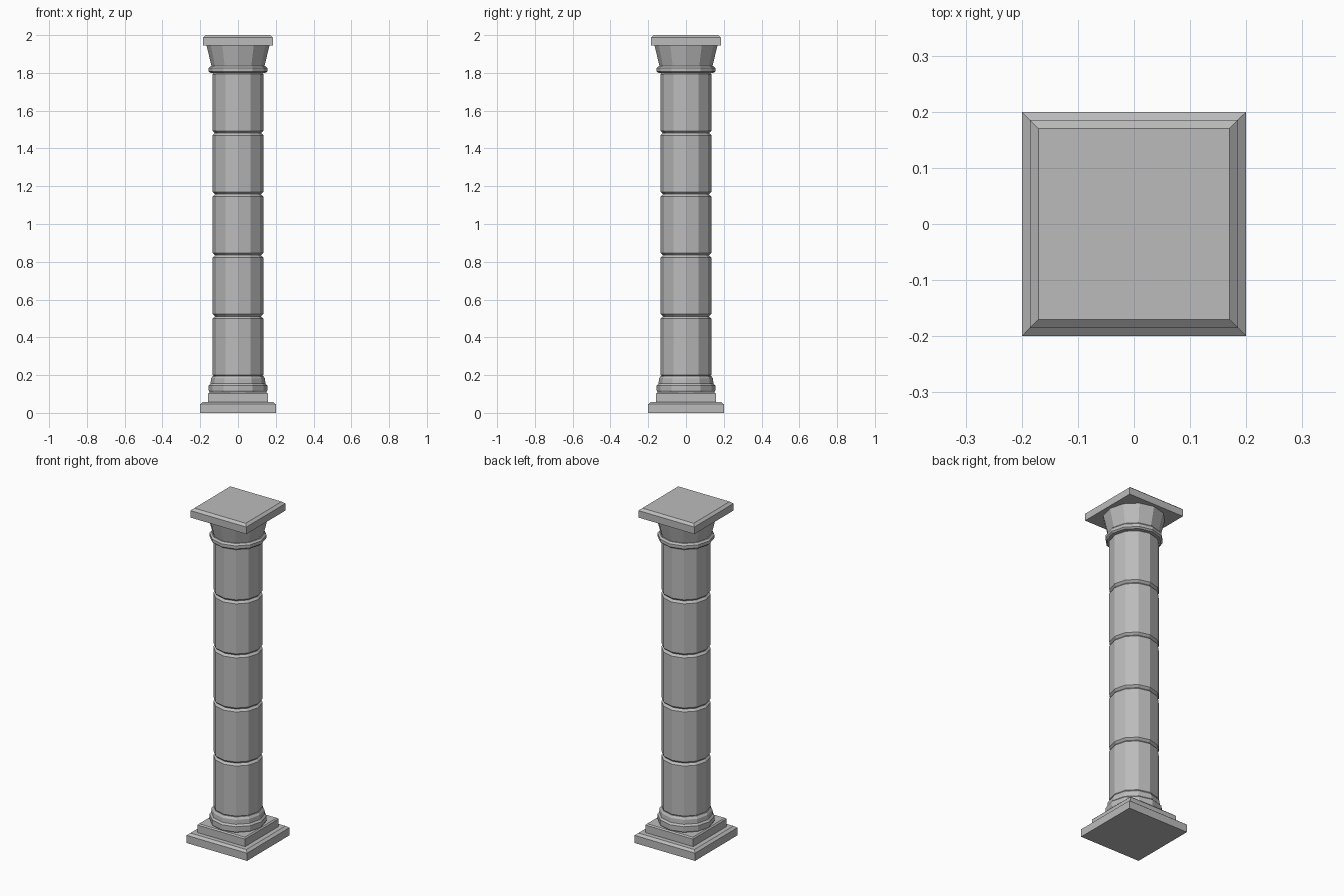
import bpy, bmesh, math

if "Cube" in bpy.data.objects:
    bpy.data.objects.remove(bpy.data.objects["Cube"], do_unlink=True)

SIDES = 12

stone = bpy.data.materials.new("grey stone")
stone.use_nodes = True
GREY = (0.5, 0.5, 0.5, 1.0)
stone.diffuse_color = GREY
stone.node_tree.nodes["Principled BSDF"].inputs["Base Color"].default_value = GREY


def stack(name, profile, sides=SIDES, turn=0.0):
    """Closed solid from a list of (radius, height) rings with flat caps."""
    bm = bmesh.new()
    rings = []
    for r, z in profile:
        angles = [turn + math.tau * i / sides for i in range(sides)]
        rings.append([bm.verts.new((r * math.cos(a), r * math.sin(a), z)) for a in angles])
    for low, high in zip(rings, rings[1:]):
        for i in range(sides):
            j = (i + 1) % sides
            bm.faces.new((low[i], low[j], high[j], high[i]))
    bm.faces.new(rings[0][::-1])
    bm.faces.new(rings[-1])
    mesh = bpy.data.meshes.new(name)
    bm.to_mesh(mesh)
    bm.free()
    mesh.materials.append(stone)
    obj = bpy.data.objects.new(name, mesh)
    bpy.context.collection.objects.link(obj)
    return obj


def slab(name, half, bottom, top, inset, drop):
    """Square slab with a chamfered upper edge."""
    d = math.sqrt(2)
    return stack(name, [(half * d, bottom), (half * d, top - drop), ((half - inset) * d, top)],
                 sides=4, turn=math.pi / 4)


# Square base steps
slab("plinth", 0.2, 0.0, 0.058, 0.015, 0.012)
slab("upper_plinth", 0.158, 0.058, 0.11, 0.007, 0.007)

# Round base moulding
stack("base_moulding", [(0.148, 0.105), (0.155, 0.118), (0.155, 0.146), (0.145, 0.156),
                        (0.143, 0.182), (0.134, 0.195)])

# Shaft drums with chamfered joints
DRUMS, START, END = 5, 0.188, 1.805
step = (END - START) / DRUMS
for n in range(DRUMS):
    low = START + n * step
    high = low + step
    stack(f"shaft_drum_{n + 1}", [(0.122, low), (0.134, low + 0.012),
                                  (0.134, high - 0.012), (0.122, high)])

# Neck ring and flared capital
stack("neck_ring", [(0.146, 1.8), (0.155, 1.808), (0.155, 1.826), (0.146, 1.836)])
stack("capital", [(0.14, 1.834), (0.167, 1.947)])

# Square top slab
slab("abacus", 0.185, 1.945, 2.0, 0.015, 0.013)
